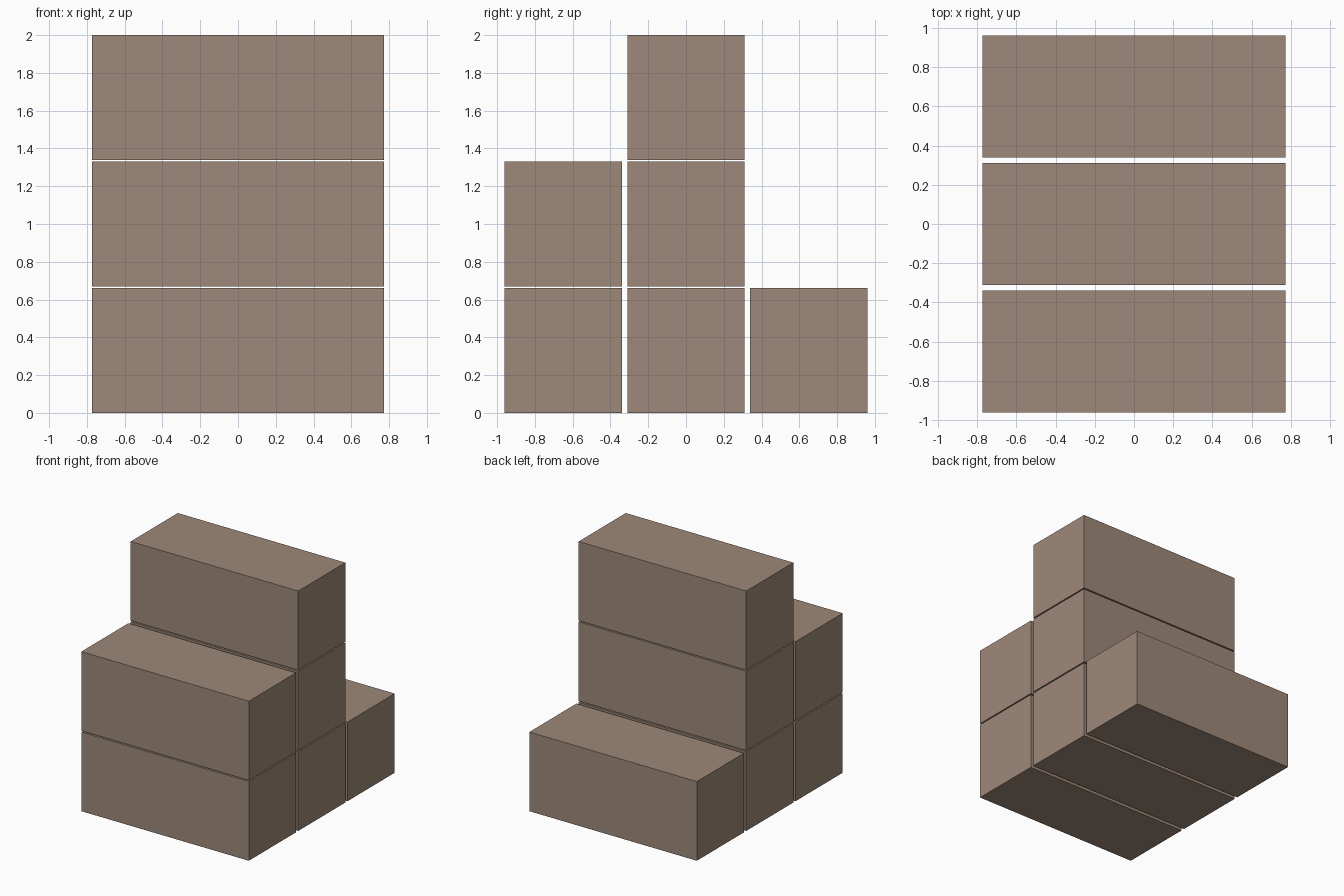
import bpy

if "Cube" in bpy.data.objects:
    bpy.data.objects.remove(bpy.data.objects["Cube"])

# Block dimensions and spacing
SIZE = (1.545, 0.62, 0.66)
PITCH_Y, PITCH_Z = 0.65, 0.67

brown = bpy.data.materials.new("brown_block")
brown.diffuse_color = (0.34, 0.25, 0.19, 1)
brown.use_nodes = True
brown.node_tree.nodes["Principled BSDF"].inputs["Base Color"].default_value = brown.diffuse_color


def add_block(name, row, level):
    z = SIZE[2] / 2 + level * PITCH_Z
    bpy.ops.mesh.primitive_cube_add(size=1, location=(0, row * PITCH_Y, z))
    block = bpy.context.object
    block.name = name
    block.scale = SIZE
    bpy.ops.object.transform_apply(location=False, rotation=False, scale=True)
    block.data.materials.append(brown)


# Stacks from front to back: two, three and one blocks high
for label, row, count in (("front", -1, 2), ("middle", 0, 3), ("back", 1, 1)):
    for level in range(count):
        add_block(f"{label}_block_{level + 1}", row, level)
